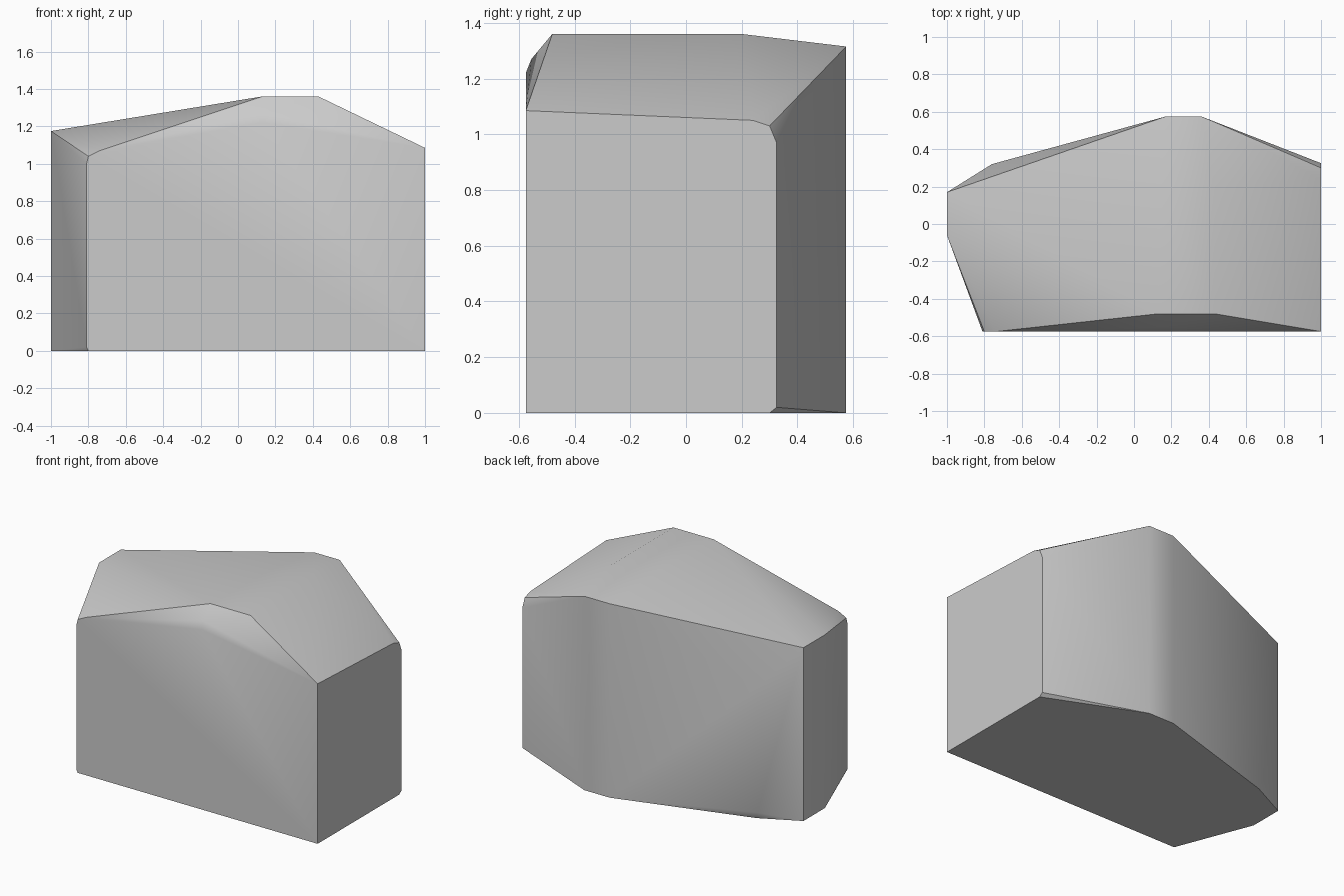
import bpy, bmesh, math

if "Cube" in bpy.data.objects:
    bpy.data.objects.remove(bpy.data.objects["Cube"], do_unlink=True)

# One matte grey stone material
grey = bpy.data.materials.new("stone grey")
grey.use_nodes = True
colour = (0.6, 0.6, 0.6, 1)
grey.diffuse_color = colour
bsdf = next(n for n in grey.node_tree.nodes if n.type == "BSDF_PRINCIPLED")
bsdf.inputs["Base Color"].default_value = colour

# Ground outline, slightly tucked in at the worn corners
base = [(-1, -.06), (-.8, -.575), (1, -.575), (1, .3), (.36, .575),
        (.17, .575), (-.74, .3), (-1, .17)]
# Widest wall points just above the ground
foot = [(-.81, -.575, .02), (1, .325, .02), (-.76, .32, .05)]
# Upper ends of the walls
shoulder = [(-.81, -.575, 1.0), (-.8, -.575, 1.04), (-.74, -.575, 1.07),
            (.13, -.575, 1.22), (.13, -.555, 1.27), (1, -.575, 1.085),
            (1, .24, 1.05), (1, .3, 1.03), (1, .325, .97),
            (.36, .575, 1.315), (.17, .575, 1.315), (-.76, .32, .9),
            (-1, .17, 1.175), (-1, -.06, 1.175)]
# Flat crown
crown = [(.13, -.48, 1.36), (.43, -.48, 1.36), (.43, .2, 1.36), (.14, .1, 1.36)]

# Wrap the points in a single faceted block
bm = bmesh.new()
for p in [(x, y, 0) for x, y in base] + foot + shoulder + crown:
    bm.verts.new(p)
hull = bmesh.ops.convex_hull(bm, input=bm.verts[:])
loose = {g for g in hull["geom_interior"] + hull["geom_unused"]
         if isinstance(g, bmesh.types.BMVert)}
bmesh.ops.delete(bm, geom=list(loose), context="VERTS")
bmesh.ops.dissolve_limit(bm, angle_limit=math.radians(0.5),
                         verts=bm.verts[:], edges=bm.edges[:])
bmesh.ops.recalc_face_normals(bm, faces=bm.faces[:])
mesh = bpy.data.meshes.new("stone_block")
bm.to_mesh(mesh)
bm.free()
mesh.materials.append(grey)
block = bpy.data.objects.new("stone_block", mesh)
bpy.context.collection.objects.link(block)

# Soft facets, crisp main edges
bpy.ops.object.select_all(action="DESELECT")
block.select_set(True)
bpy.context.view_layer.objects.active = block
bpy.ops.object.shade_smooth_by_angle(angle=math.radians(30))
